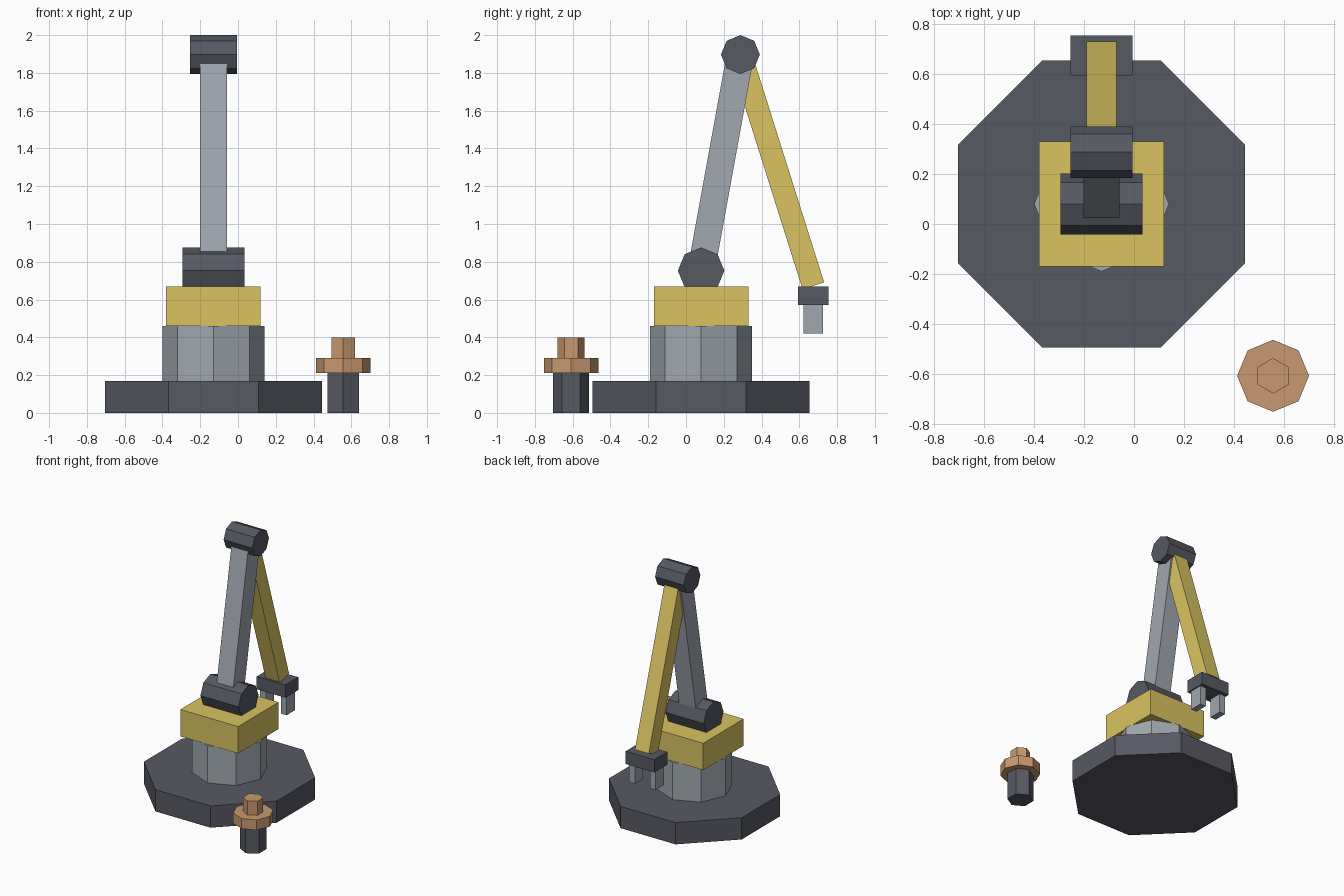
import bpy
import bmesh
from math import sin, cos, pi, radians
from mathutils import Matrix, Vector

if "Cube" in bpy.data.objects:
    bpy.data.objects.remove(bpy.data.objects["Cube"])


def material(name, rgb):
    m = bpy.data.materials.new(name)
    m.diffuse_color = (*rgb, 1)
    m.use_nodes = True
    m.node_tree.nodes["Principled BSDF"].inputs["Base Color"].default_value = m.diffuse_color
    return m


DARK = material("dark_steel", (0.095, 0.10, 0.125))
LIGHT = material("light_steel", (0.35, 0.39, 0.43))
YELLOW = material("yellow_paint", (0.70, 0.55, 0.12))
COPPER = material("copper", (0.58, 0.32, 0.16))


def finish(name, bm, mat):
    bmesh.ops.recalc_face_normals(bm, faces=bm.faces)
    mesh = bpy.data.meshes.new(name)
    bm.to_mesh(mesh)
    bm.free()
    mesh.materials.append(mat)
    ob = bpy.data.objects.new(name, mesh)
    bpy.context.collection.objects.link(ob)
    return ob


def prism(name, mat, sides, r, height, center, turn=0.0, lying=False):
    """Low-sided cylinder; lying puts its axis along x."""
    bm = bmesh.new()
    ring = [bm.verts.new((r * cos(2 * pi * i / sides + turn),
                          r * sin(2 * pi * i / sides + turn), -height / 2))
            for i in range(sides)]
    face = bm.faces.new(ring)
    # keep the first cap and extrude a copy into the walls and second cap
    out = bmesh.ops.extrude_face_region(bm, geom=[face], use_keep_orig=True)
    top = [g for g in out["geom"] if isinstance(g, bmesh.types.BMVert)]
    bmesh.ops.translate(bm, verts=top, vec=(0, 0, height))
    place = Matrix.Translation(center)
    if lying:
        place = place @ Matrix.Rotation(pi / 2, 4, 'Y')
    bm.transform(place)
    return finish(name, bm, mat)


def box(name, mat, size, center, tilt=0.0):
    bm = bmesh.new()
    bmesh.ops.create_cube(bm, size=1)
    bm.transform(Matrix.Translation(center) @ Matrix.Rotation(tilt, 4, 'X')
                 @ Matrix.Diagonal((*size, 1)))
    return finish(name, bm, mat)


def beam(name, mat, width, a, b):
    """Square bar between two joints in the y-z plane."""
    a, b = Vector(a), Vector(b)
    d = b - a
    tilt = Vector((0, 0, 1)).rotation_difference(d).to_euler().x
    return box(name, mat, (width, width, d.length), (a + b) / 2, tilt)


X, Y = -0.13, 0.08          # arm axis
shoulder = (X, Y, 0.753)
elbow = (X, 0.288, 1.897)
wrist = (X, 0.674, 0.673)

# Pedestal and turntable
prism("base_plate", DARK, 8, 0.622, 0.17, (X, Y, 0.085), radians(22.5))
prism("column", LIGHT, 8, 0.27, 0.29, (X, Y, 0.315))
box("turntable_block", YELLOW, (0.5, 0.5, 0.21), (X, Y, 0.565))

# Arm joints and links
prism("shoulder_joint", DARK, 8, 0.123, 0.33, shoulder, lying=True)
beam("upper_arm", LIGHT, 0.144, shoulder, elbow)
prism("elbow_joint", DARK, 8, 0.103, 0.248, elbow, lying=True)
beam("forearm", YELLOW, 0.12, elbow, wrist)

# Gripper
box("gripper_block", DARK, (0.248, 0.16, 0.10), (X, 0.674, 0.62))
for side, label in ((-1, "left"), (1, "right")):
    box("gripper_finger_" + label, LIGHT, (0.05, 0.104, 0.15),
        (X + side * 0.09, 0.674, 0.495))

# Separate stand with a copper button
PX, PY = 0.557, -0.608
prism("stand_post", DARK, 6, 0.095, 0.21, (PX, PY, 0.105), pi / 2)
prism("stand_collar", COPPER, 8, 0.144, 0.08, (PX, PY, 0.25))
prism("stand_button", COPPER, 6, 0.071, 0.11, (PX, PY, 0.345), pi / 2)
